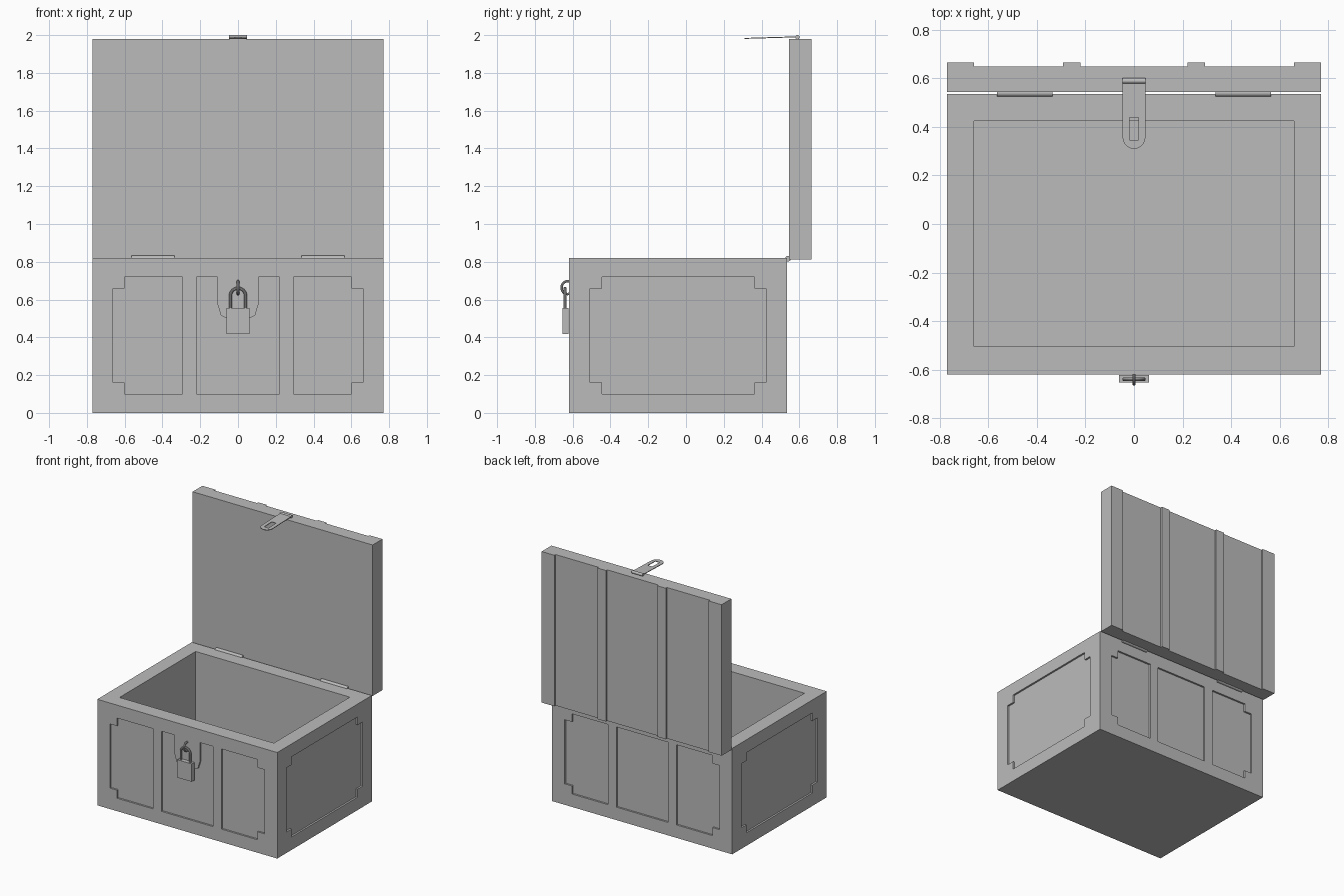
import bpy, bmesh, math
from mathutils import Matrix, Vector

cube = bpy.data.objects.get("Cube")
if cube:
    bpy.data.objects.remove(cube, do_unlink=True)

grey = bpy.data.materials.new("plain_grey")
grey.use_nodes = True
grey.diffuse_color = (0.5, 0.5, 0.5, 1)
grey.node_tree.nodes["Principled BSDF"].inputs["Base Color"].default_value = (0.5, 0.5, 0.5, 1)


def finish(name, bm):
    bmesh.ops.recalc_face_normals(bm, faces=bm.faces)
    mesh = bpy.data.meshes.new(name)
    bm.to_mesh(mesh)
    bm.free()
    mesh.materials.append(grey)
    obj = bpy.data.objects.new(name, mesh)
    bpy.context.collection.objects.link(obj)
    return obj


def prism(name, points, axis, low, high):
    """Extrude a 2D outline along one axis; the outline uses the other two."""
    place = {"x": lambda u, v: (low, u, v),
             "y": lambda u, v: (u, low, v),
             "z": lambda u, v: (u, v, low)}[axis]
    bm = bmesh.new()
    face = bm.faces.new([bm.verts.new(place(u, v)) for u, v in points])
    moved = bmesh.ops.extrude_face_region(bm, geom=[face])["geom"]
    step = Vector([(high - low) * (a == axis) for a in "xyz"])
    bmesh.ops.translate(bm, vec=step, verts=[g for g in moved if isinstance(g, bmesh.types.BMVert)])
    return finish(name, bm)


def rect(u0, u1, v0, v1):
    return [(u0, v0), (u1, v0), (u1, v1), (u0, v1)]


def box(name, x, y, z):
    return prism(name, rect(*x, *y), "z", *z)


def activate(obj):
    bpy.ops.object.select_all(action="DESELECT")
    obj.select_set(True)
    bpy.context.view_layer.objects.active = obj


def cut(obj, cutter):
    mod = obj.modifiers.new("cut", "BOOLEAN")
    mod.operation = "DIFFERENCE"
    mod.solver = "EXACT"
    mod.object = cutter
    activate(obj)
    bpy.ops.object.modifier_apply(modifier=mod.name)
    bpy.data.objects.remove(cutter, do_unlink=True)


def rod(name, x0, x1, y, z, radius):
    """Smooth cylinder lying along x."""
    bm = bmesh.new()
    bmesh.ops.create_cone(bm, cap_ends=True, segments=20, radius1=radius, radius2=radius, depth=x1 - x0,
                          matrix=Matrix.Translation(((x0 + x1) / 2, y, z)) @ Matrix.Rotation(math.pi / 2, 4, "Y"))
    obj = finish(name, bm)
    activate(obj)
    bpy.ops.object.shade_smooth_by_angle()
    return obj


def wire(name, points, radius, cyclic=False):
    """Round bar following a path."""
    curve = bpy.data.curves.new(name, "CURVE")
    curve.dimensions = "3D"
    curve.bevel_depth = radius
    curve.bevel_resolution = 3
    curve.use_fill_caps = True
    spline = curve.splines.new("POLY")
    spline.points.add(len(points) - 1)
    for p, co in zip(spline.points, points):
        p.co = (*co, 1)
    spline.use_cyclic_u = cyclic
    curve.materials.append(grey)
    obj = bpy.data.objects.new(name, curve)
    bpy.context.collection.objects.link(obj)
    activate(obj)
    bpy.ops.object.convert(target="MESH")
    bpy.ops.object.shade_smooth_by_angle()
    return obj


HALF, FRONT, BACK, RIM = 0.77, -0.62, 0.535, 0.82
LOW, HIGH, NOTCH = 0.10, 0.72, 0.062
DEPTH = 0.014

# Chest body, hollowed from above
body = box("chest_body", (-HALF, HALF), (FRONT, BACK), (0, RIM))
cut(body, box("hollow", (-0.66, 0.66), (-0.505, 0.425), (0.1, RIM + 0.1)))

# Corner panels with stepped outer corners, front and back
inner, outer = 0.293, 0.663
corner = [(inner, LOW), (outer - NOTCH, LOW), (outer - NOTCH, LOW + NOTCH), (outer, LOW + NOTCH),
          (outer, HIGH - NOTCH), (outer - NOTCH, HIGH - NOTCH), (outer - NOTCH, HIGH), (inner, HIGH)]
for y0, y1 in ((FRONT - 0.1, FRONT + DEPTH), (BACK - DEPTH, BACK + 0.1)):
    for side in (-1, 1):
        cut(body, prism("panel_cut", [(side * u, v) for u, v in corner], "y", y0, y1))

# Middle panels; the front one leaves a tongue behind the padlock
tongue = [(0.108, HIGH), (0.108, 0.575), (0.09, 0.515), (0.06, 0.5)]
middle = rect(-0.22, 0.22, LOW, HIGH)
front_middle = middle[:3] + tongue + [(-u, v) for u, v in reversed(tongue)] + middle[3:]
cut(body, prism("panel_cut", front_middle, "y", FRONT - 0.1, FRONT + DEPTH))
cut(body, prism("panel_cut", middle, "y", BACK - DEPTH, BACK + 0.1))

# End panels with four stepped corners
y0, y1, n = -0.507, 0.424, NOTCH
end = [(y0 + n, LOW), (y1 - n, LOW), (y1 - n, LOW + n), (y1, LOW + n), (y1, HIGH - n), (y1 - n, HIGH - n),
       (y1 - n, HIGH), (y0 + n, HIGH), (y0 + n, HIGH - n), (y0, HIGH - n), (y0, LOW + n), (y0 + n, LOW + n)]
for x0, x1 in ((-HALF - 0.1, -HALF + DEPTH), (HALF - DEPTH, HALF + 0.1)):
    cut(body, prism("panel_cut", end, "x", x0, x1))

# Open lid, one profile with four raised bands on its outer side
LID_LOW, LID_TOP, SKIN, BAND = 0.812, 1.98, 0.65, 0.665
right_half = [(0.22, SKIN), (0.22, BAND), (0.293, BAND), (0.293, SKIN), (0.66, SKIN), (0.66, BAND),
              (HALF, BAND), (HALF, 0.545)]
lid = prism("lid", right_half + [(-u, v) for u, v in reversed(right_half)], "z", LID_LOW, LID_TOP)

# Hinges
for side, label in ((-1, "right"), (1, "left")):
    rod(label + "_hinge", side * 0.45 - 0.115, side * 0.45 + 0.115, 0.54, 0.817, 0.015)

# Hasp strap with rounded end and slot, sloping slightly to its pivot
arc = [math.pi * i / 12 for i in range(13)]
strap = [(0.047 * math.cos(a), 0.357 - 0.047 * math.sin(a)) for a in arc]
hasp = prism("hasp_strap", strap + [(-0.047, 0.59), (0.047, 0.59)], "z", 1.98, 1.985)
cut(hasp, box("slot", (-0.019, 0.019), (0.347, 0.44), (1.9, 2.1)))
for v in hasp.data.vertices:
    v.co.z += 0.03 * (v.co.y - 0.31)
rod("hasp_pivot", -0.047, 0.047, 0.59, 1.989, 0.011)

# Padlock body, shackle and staple ring
box("padlock_body", (-0.062, 0.062), (-0.654, -0.622), (0.417, 0.555))
bow = [(0.04 * math.cos(a), -0.64, 0.62 + 0.04 * math.sin(a)) for a in arc]
wire("padlock_shackle", [(0.04, -0.64, 0.54)] + bow + [(-0.04, -0.64, 0.54)], 0.008)
loop = [math.tau * i / 24 for i in range(24)]
wire("staple_ring", [(0, -0.627 + 0.032 * math.cos(a), 0.663 + 0.034 * math.sin(a)) for a in loop], 0.007, True)
